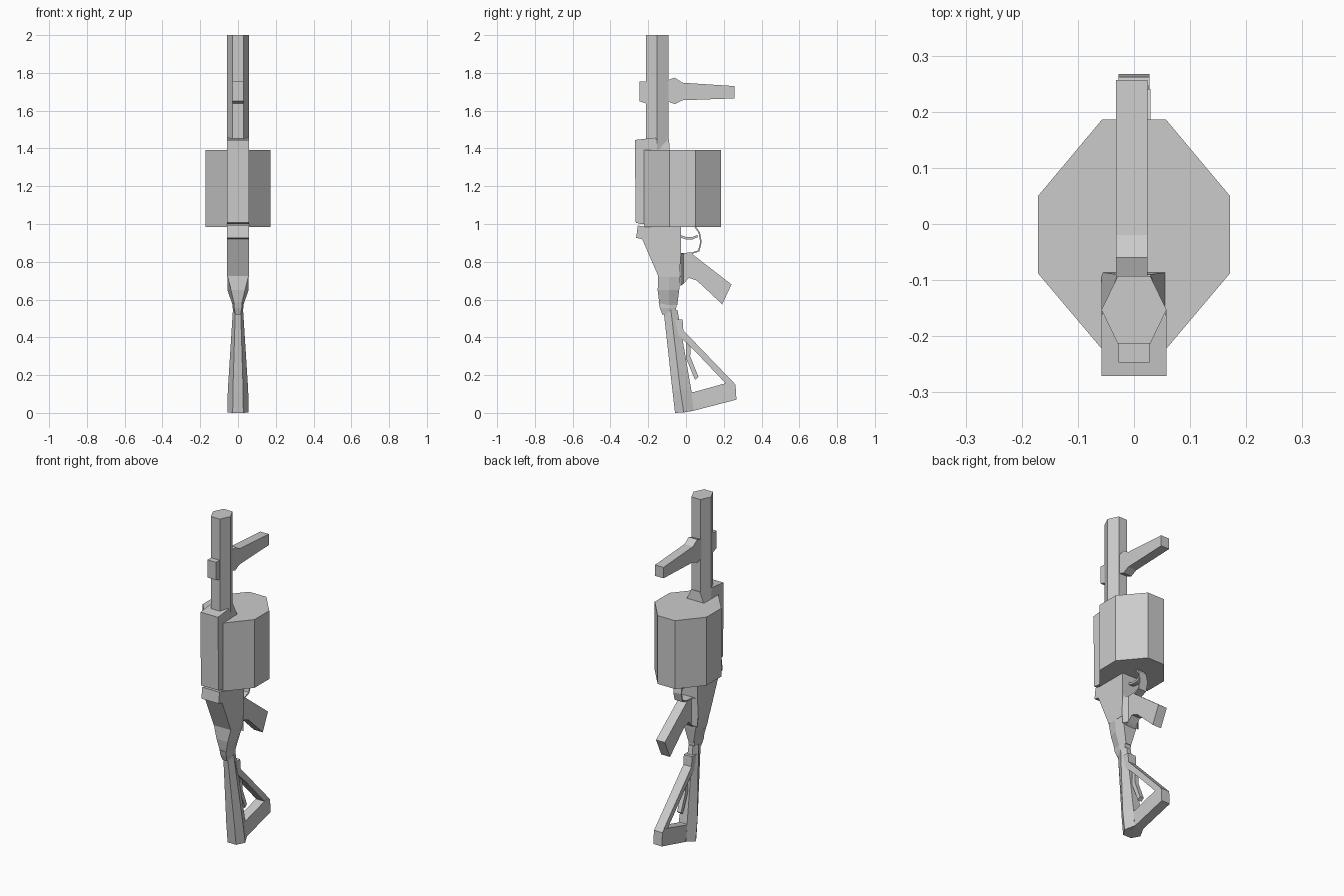
import bpy, bmesh
from mathutils import Vector


def finish(name, bm):
    bmesh.ops.recalc_face_normals(bm, faces=bm.faces)
    mesh = bpy.data.meshes.new(name)
    bm.to_mesh(mesh)
    bm.free()
    ob = bpy.data.objects.new(name, mesh)
    bpy.context.collection.objects.link(ob)
    return ob


def loft(name, rings):
    """Skin equal-length rings of 3D points and cap both ends."""
    bm = bmesh.new()
    vs = [[bm.verts.new(p) for p in r] for r in rings]
    n = len(vs[0])
    for a, b in zip(vs, vs[1:]):
        for i in range(n):
            j = (i + 1) % n
            bm.faces.new((a[i], a[j], b[j], b[i]))
    bm.faces.new(vs[0])
    bm.faces.new(vs[-1])
    return finish(name, bm)


def slab(name, pts, half, cx=0.0):
    """Side profile of (y, z) points extruded across x."""
    return loft(name, [[(cx + s * half, y, z) for y, z in pts] for s in (-1, 1)])


def strap(name, path, thick, half):
    """Thin bent strip following a (y, z) path."""
    p = [Vector(q) for q in path]
    left, right = [], []
    for i, q in enumerate(p):
        t = (p[min(i + 1, len(p) - 1)] - p[max(i - 1, 0)]).normalized()
        nrm = Vector((-t.y, t.x)) * thick / 2
        left.append((q.x + nrm.x, q.y + nrm.y))
        right.append((q.x - nrm.x, q.y - nrm.y))
    rings = [[(-half, *a), (half, *a), (half, *b), (-half, *b)]
             for a, b in zip(left, right)]
    return loft(name, rings)


def hexa(z, a, b, yf, ym, yb):
    """Six-sided ring: flat half width a at front and back, b at the sides."""
    return [(-a, yf, z), (a, yf, z), (b, ym, z), (a, yb, z), (-a, yb, z), (-b, ym, z)]


# Barrel with front sight and foregrip
loft("barrel", [hexa(z, 0.029, 0.058, -0.213, -0.153, -0.093) for z in (1.38, 2.0)])
slab("front_sight", [(-0.247, 1.755), (-0.205, 1.755), (-0.205, 1.635),
                     (-0.215, 1.64), (-0.247, 1.65)], 0.028)
slab("foregrip", [(-0.1, 1.76), (-0.06, 1.775), (-0.02, 1.748), (0.257, 1.73),
                  (0.257, 1.665), (-0.02, 1.655), (-0.06, 1.635), (-0.1, 1.65)],
     0.028, -0.004)

# Drum magazine
octagon = [(0.057, -0.223), (0.171, -0.088), (0.171, 0.05), (0.057, 0.186)]
octagon += [(-x, y) for x, y in reversed(octagon)]
loft("drum", [[(x, y, z) for x, y in octagon] for z in (0.985, 1.392)])

# Frame in front of the drum and the sloped barrel collar
slab("frame", [(-0.271, 1.445), (-0.165, 1.457), (-0.155, 1.43), (-0.153, 1.39),
               (-0.153, 1.0), (-0.24, 1.0), (-0.266, 1.007)], 0.058)
loft("barrel_collar", [
    [(-0.058, -0.19, 1.385), (0.058, -0.19, 1.385), (0.058, -0.086, 1.385), (-0.058, -0.086, 1.385)],
    [(-0.058, -0.165, 1.456), (0.058, -0.165, 1.456), (0.029, -0.09, 1.45), (-0.029, -0.09, 1.45)]])

# Receiver and tapering neck
slab("receiver", [(-0.255, 0.992), (-0.2, 0.984), (-0.2, 1.02), (-0.1, 1.02), (-0.027, 0.986),
                  (-0.027, 0.84), (-0.035, 0.72), (-0.145, 0.72), (-0.232, 0.92), (-0.264, 0.927)],
     0.057)
loft("neck", [hexa(0.725, 0.056, 0.057, -0.147, -0.09, -0.03),
              hexa(0.65, 0.037, 0.056, -0.15, -0.09, -0.036),
              hexa(0.57, 0.018, 0.028, -0.14, -0.09, -0.046)])
loft("neck_collar", [hexa(0.585, 0.02, 0.028, -0.145, -0.09, -0.047),
                     hexa(0.555, 0.02, 0.028, -0.138, -0.09, -0.052),
                     hexa(0.52, 0.014, 0.022, -0.125, -0.085, -0.052)])

# Pistol grip with its chamfered mount
loft("grip_mount", [
    [(-0.056, -0.03, 0.845), (0.056, -0.03, 0.845), (0.056, -0.03, 0.675), (-0.056, -0.03, 0.675)],
    [(-0.03, -0.012, 0.845), (0.03, -0.012, 0.845), (0.03, -0.012, 0.685), (-0.03, -0.012, 0.685)]])
slab("pistol_grip", [(-0.03, 0.845), (0.03, 0.843), (0.241, 0.68), (0.192, 0.575),
                     (0.058, 0.7), (0.015, 0.715), (-0.012, 0.685), (-0.03, 0.67)], 0.029)

# Trigger and guard
strap("trigger_guard", [(0.045, 0.99), (0.07, 0.955), (0.079, 0.905), (0.068, 0.858),
                        (0.03, 0.845), (-0.03, 0.842)], 0.008, 0.026)
strap("trigger", [(-0.03, 0.935), (0.0, 0.925), (0.035, 0.925), (0.062, 0.937)], 0.012, 0.014)

# Shoulder stock: six-sided tube, butt, strut and inner brace
loft("stock_tube", [hexa(0.545, 0.014, 0.027, -0.119, -0.08, -0.045),
                    hexa(0.12, 0.027, 0.054, -0.072, -0.03, 0.028),
                    [(-0.028, -0.058, 0), (0.028, -0.058, 0), (0.056, -0.012, 0.002),
                     (0.03, 0.04, 0.012), (-0.03, 0.04, 0.012), (-0.056, -0.012, 0.002)]])
slab("butt", [(0.0, 0.005), (0.035, 0.01), (0.267, 0.07), (0.262, 0.15), (0.248, 0.163),
              (0.21, 0.157), (0.04, 0.11), (0.0, 0.11)], 0.028)
slab("strut", [(-0.06, 0.495), (-0.018, 0.495), (-0.014, 0.437), (0.262, 0.15),
               (0.21, 0.156), (0.04, 0.335), (-0.04, 0.41)], 0.027)
slab("brace", [(0.0, 0.375), (0.025, 0.345), (0.022, 0.3), (0.066, 0.19),
               (0.048, 0.175), (0.0, 0.29)], 0.013)
